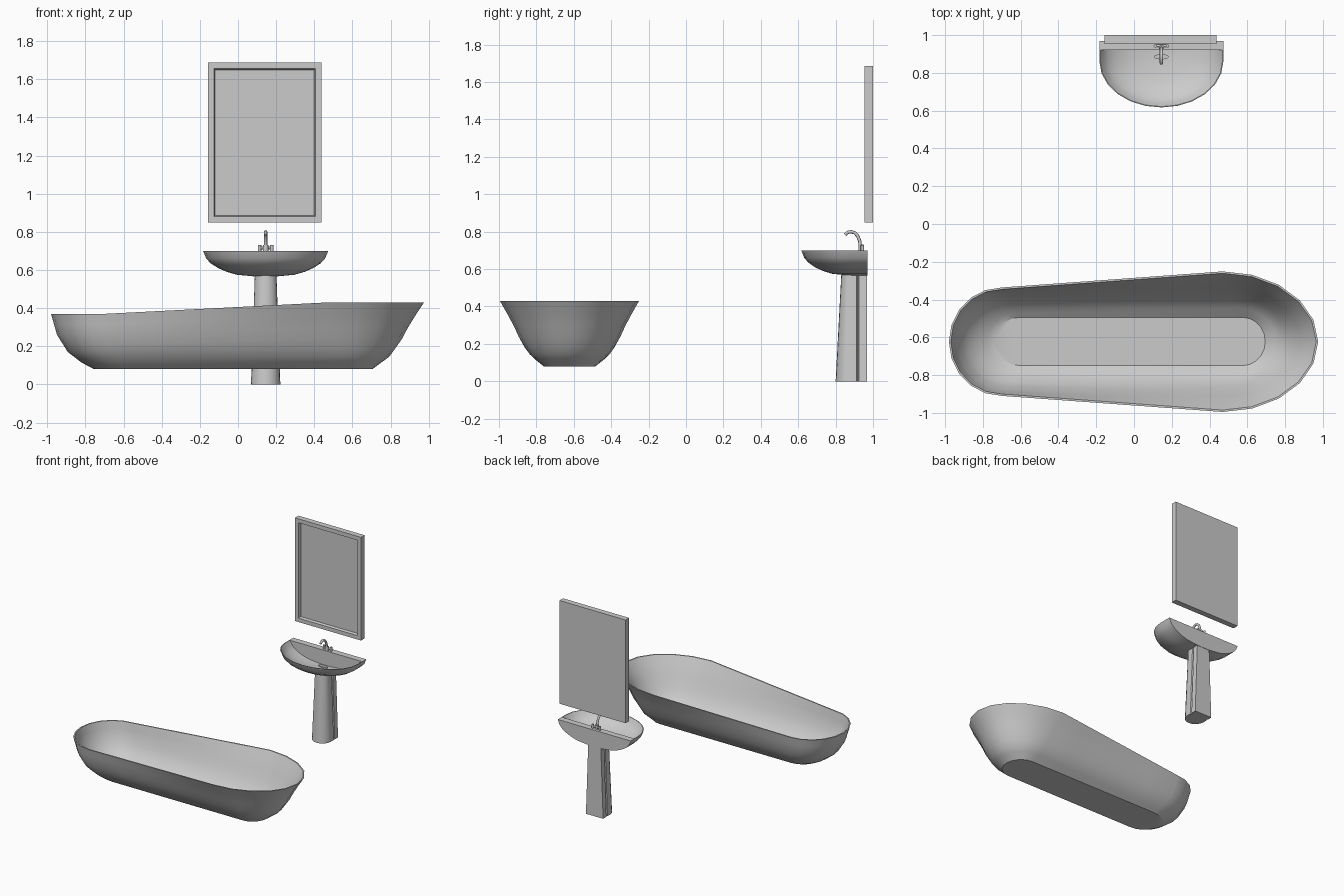
import bpy, bmesh
from math import sin, cos, pi, radians

if "Cube" in bpy.data.objects:
    bpy.data.objects.remove(bpy.data.objects["Cube"])


def finish(name, bm, angle=30):
    bmesh.ops.recalc_face_normals(bm, faces=bm.faces)
    me = bpy.data.meshes.new(name)
    bm.to_mesh(me)
    bm.free()
    ob = bpy.data.objects.new(name, me)
    bpy.context.collection.objects.link(ob)
    bpy.ops.object.select_all(action='DESELECT')
    ob.select_set(True)
    bpy.context.view_layer.objects.active = ob
    bpy.ops.object.shade_smooth_by_angle(angle=radians(angle))
    return ob


def loft(name, rings, angle=30):
    """Skin closed rings of points and cap both ends."""
    bm = bmesh.new()
    vs = [[bm.verts.new(p) for p in r] for r in rings]
    n = len(vs[0])
    for a, b in zip(vs, vs[1:]):
        for i in range(n):
            j = (i + 1) % n
            bm.faces.new((a[i], a[j], b[j], b[i]))
    bm.faces.new(vs[0])
    bm.faces.new(vs[-1])
    return finish(name, bm, angle)


def interp(table, t):
    for (t0, f0), (t1, f1) in zip(table, table[1:]):
        if t <= t1:
            return f0 + (f1 - f0) * (t - t0) / (t1 - t0)
    return table[-1][1]


# Bathtub: stadium floor blended into a wider, sloping rim
def stadium(xl, rxl, ryl, xr, rxr, ryr, cy):
    half = [(xr + rxr * cos(i * pi / 10), ryr * sin(i * pi / 10)) for i in range(6)]
    half += [(xr + (xl - xr) * k / 5, ryr + (ryl - ryr) * k / 5) for k in range(1, 5)]
    half += [(xl - rxl * sin(i * pi / 10), ryl * cos(i * pi / 10)) for i in range(6)]
    return ([(x, cy + y) for x, y in half]
            + [(x, cy - y) for x, y in reversed(half[1:-1])])


LEFT = [(0, 0), (.12, .29), (.31, .61), (.62, .86), (1, 1)]
RIGHT = [(0, 0), (.19, .33), (.45, .57), (.67, .72), (1, 1)]


def tub_ring(t, d):
    floor = stadium(-.60, .155 - d, .138 - d, .575, .13 - d, .138 - d, -.622)
    rim = stadium(-.70, .28 - d, .287 - d, .47, .505 - d, .372 - d, -.623)
    ring = []
    for (fx, fy), (rx, ry) in zip(floor, rim):
        w = min(1, max(0, (rx + .70) / 1.17))
        f = (1 - w) * interp(LEFT, t) + w * interp(RIGHT, t)
        top, base = .37 + .06 * w, .08 + d
        ring.append((fx + (rx - fx) * f, fy + (ry - fy) * f, base + (top - base) * t))
    return ring


levels = [0, .06, .12, .19, .31, .45, .62, .8, 1]
loft("bathtub", [tub_ring(t, 0) for t in levels]
     + [tub_ring(t, .01) for t in reversed(levels)])

# Basin: D-shaped bowl with a flat back ledge
CX, BACK, SPLIT = .145, .97, .92


def basin_ring(s, z, back):
    pts = [(.328, back), (.328, SPLIT - .01)]
    pts += [(.328 * cos(i * pi / 12), .86 - .243 * sin(i * pi / 12)) for i in range(13)]
    pts += [(-.328, SPLIT - .01), (-.328, back)]
    return [(CX + x * s, SPLIT + (y - SPLIT) * s if y < SPLIT - .005 else y, z)
            for x, y in pts]


outer = [(.14, .565), (.46, .575), (.62, .59), (.76, .61), (.88, .635), (.95, .66), (1, .70)]
inner = [(.985, .70), (.93, .67), (.86, .645), (.74, .622), (.60, .604), (.45, .592), (.14, .582)]
loft("basin", [basin_ring(s, z, BACK) for s, z in outer]
     + [basin_ring(s, z, SPLIT) for s, z in inner], 40)


# Pedestal: tapered column, rounded front, groove before the back strip
def pedestal_ring(z):
    t = z / .565
    w, front = .077 - .020 * t, .80 + .03 * t
    side = [(w, .967), (w, .925), (w - .01, .92), (w - .01, .916), (w, .911)]
    arc = [(w * cos(i * pi / 10), .875 - (.875 - front) * sin(i * pi / 10)) for i in range(11)]
    pts = side + arc + [(-x, y) for x, y in reversed(side)]
    return [(CX + x, y, z) for x, y in pts]


loft("pedestal", [pedestal_ring(z) for z in (0, .19, .38, .58)], 40)


# Tap: base, cross bar with two handles, gooseneck spout and drain
def disc(name, loc, r, h, axis='Z', sy=1):
    rot = (0, pi / 2, 0) if axis == 'X' else (0, 0, 0)
    bpy.ops.mesh.primitive_cylinder_add(vertices=12, radius=r, depth=h, location=loc, rotation=rot)
    ob = bpy.context.object
    ob.name = name
    ob.scale.y = sy
    bpy.ops.object.shade_smooth_by_angle(angle=radians(40))


disc("tap_base", (CX, .935, .713), .014, .036)
disc("tap_bar", (CX, .943, .715), .007, .07, 'X')
for side, sx in (("left", -1), ("right", 1)):
    disc("tap_handle_" + side, (CX + sx * .032, .943, .715), .009, .03)
disc("drain", (CX, .885, .586), .04, .012, sy=.35)

curve = bpy.data.curves.new("tap_spout", 'CURVE')
curve.dimensions = '3D'
curve.bevel_depth = .009
curve.bevel_resolution = 2
curve.use_fill_caps = True
path = [(.932, .72), (.929, .75), (.918, .777), (.902, .794), (.882, .80), (.864, .796), (.850, .783)]
spline = curve.splines.new('POLY')
spline.points.add(len(path) - 1)
for p, (y, z) in zip(spline.points, path):
    p.co = (CX, y, z, 1)
bpy.context.collection.objects.link(bpy.data.objects.new("tap_spout", curve))

# Wall mirror: box with a frame border and a recessed pane
bm = bmesh.new()
bmesh.ops.create_cube(bm, size=1)
for v in bm.verts:
    v.co = (.14 + v.co.x * .594, .977 + v.co.y * .046, 1.268 + v.co.z * .838)
front = min(bm.faces, key=lambda f: f.calc_center_median().y)
bmesh.ops.inset_region(bm, faces=[front], thickness=.045)
bmesh.ops.inset_region(bm, faces=[front], thickness=.008, depth=-.022)
finish("wall_mirror", bm)
